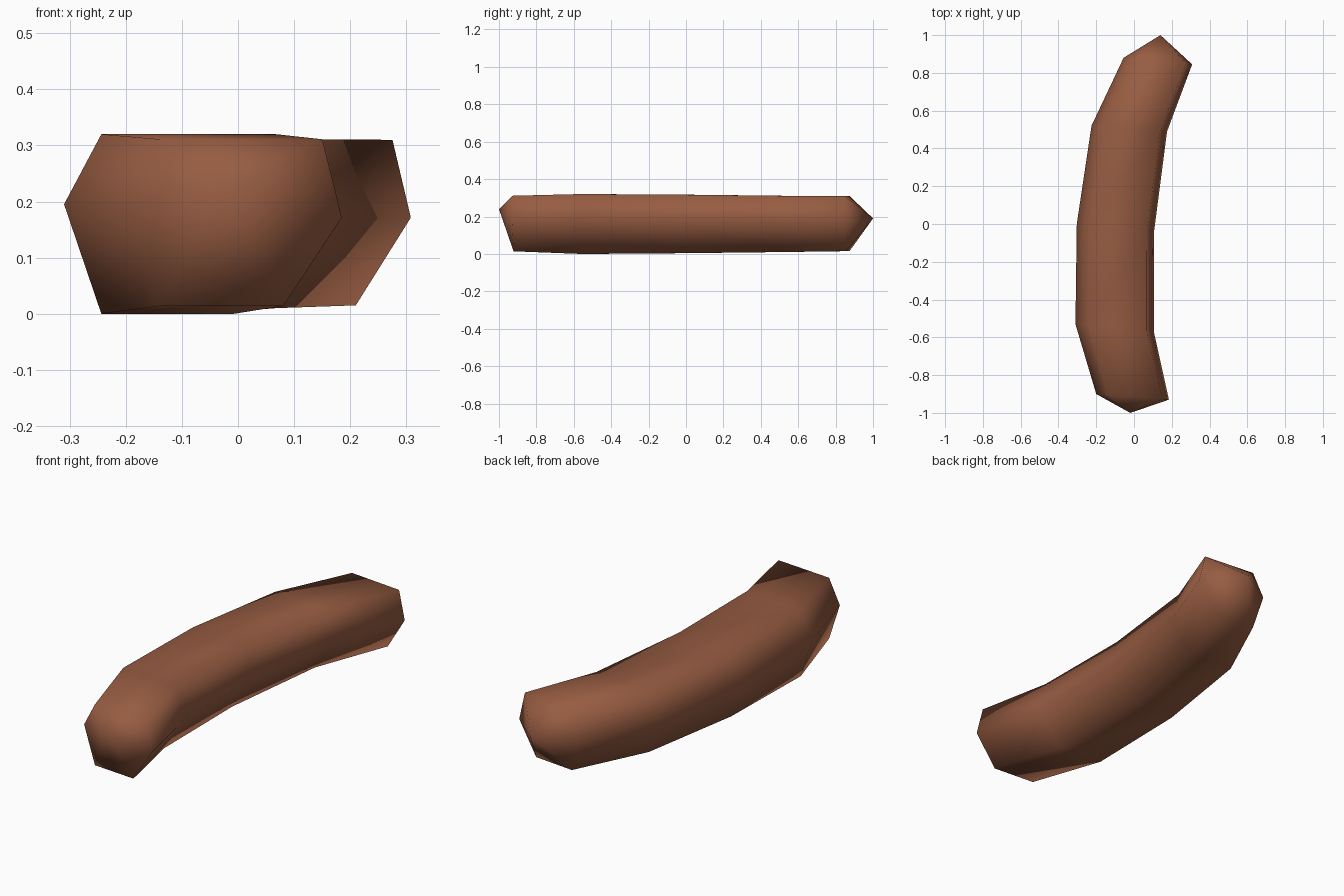
import bpy, bmesh
from mathutils import Vector

if "Cube" in bpy.data.objects:
    bpy.data.objects.remove(bpy.data.objects["Cube"])

brown = bpy.data.materials.new("sausage brown")
brown.diffuse_color = (0.31, 0.108, 0.054, 1)
brown.use_nodes = True
brown.node_tree.nodes["Principled BSDF"].inputs["Base Color"].default_value = brown.diffuse_color

# Rings along the curve: left edge (x, y), right edge (x, y), bottom z, top z
rings = [
    ((-0.20, -0.90), (0.185, -0.93), 0.014, 0.311),
    ((-0.31, -0.53), (0.105, -0.57), 0.000, 0.320),
    ((-0.303, 0.00), (0.105, -0.05), 0.004, 0.317),
    ((-0.225, 0.52), (0.175, 0.49), 0.010, 0.311),
    ((-0.055, 0.88), (0.308, 0.845), 0.015, 0.310),
]
# Six-sided section: fraction across the width, fraction of the height
section = [(0, 0.61), (0.16, 1), (0.91, 1), (1, 0.53), (0.73, 0), (0.16, 0)]

bm = bmesh.new()
loops = []
for left, right, z0, z1 in rings:
    a, b = Vector(left), Vector(right)
    loop = []
    for u, v in section:
        p = a.lerp(b, u)
        loop.append(bm.verts.new((p.x, p.y, z0 + (z1 - z0) * v)))
    loops.append(loop)

# Tube walls
for la, lb in zip(loops, loops[1:]):
    for i in range(6):
        j = (i + 1) % 6
        bm.faces.new((la[i], la[j], lb[j], lb[i]))

# Pointed ends
for loop, tip in ((loops[0], (-0.02, -1.0, 0.24)), (loops[-1], (0.14, 1.0, 0.19))):
    t = bm.verts.new(tip)
    for i in range(6):
        bm.faces.new((loop[i], loop[(i + 1) % 6], t))

bmesh.ops.recalc_face_normals(bm, faces=bm.faces)
for f in bm.faces:
    f.smooth = True
mesh = bpy.data.meshes.new("sausage")
bm.to_mesh(mesh)
bm.free()
mesh.materials.append(brown)
bpy.context.collection.objects.link(bpy.data.objects.new("sausage", mesh))
